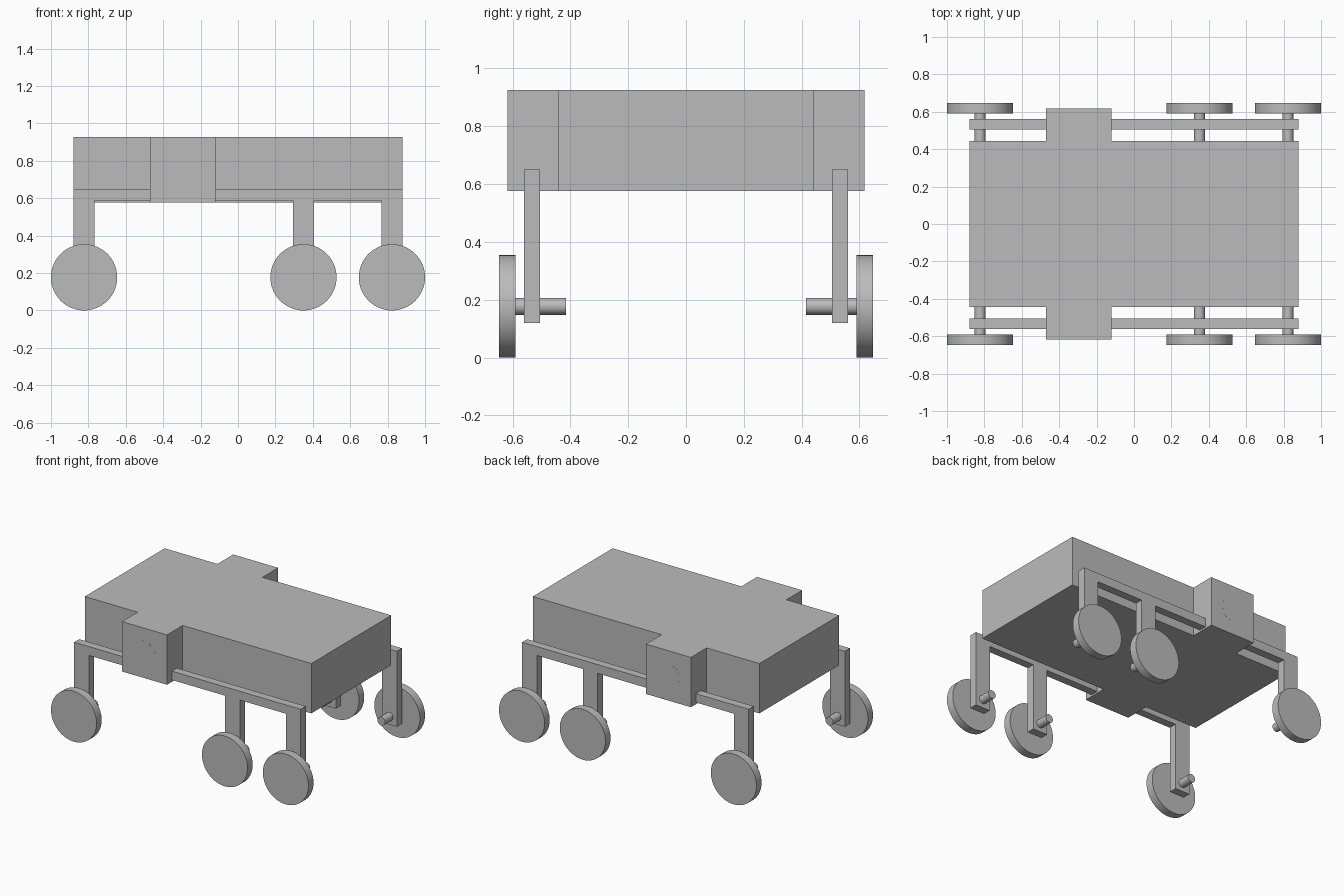
import bpy
import bmesh
import math
from mathutils import Matrix

cube = bpy.data.objects.get("Cube")
if cube:
    bpy.data.objects.remove(cube, do_unlink=True)

grey = bpy.data.materials.new("plain grey")
grey.use_nodes = True
colour = (0.5, 0.5, 0.5, 1)
grey.diffuse_color = colour
grey.node_tree.nodes["Principled BSDF"].inputs["Base Color"].default_value = colour

WHEEL_R = 0.177
LEG_W = 0.114
WHEELS = {"rear": -0.823, "middle": 0.35, "front": 0.823}


def finish(name, bm):
    bmesh.ops.recalc_face_normals(bm, faces=bm.faces)
    mesh = bpy.data.meshes.new(name)
    bm.to_mesh(mesh)
    bm.free()
    mesh.materials.append(grey)
    obj = bpy.data.objects.new(name, mesh)
    bpy.context.collection.objects.link(obj)
    return obj


def prism(name, points, axis, start, end):
    """Extrude an outline along y (points are x, z) or z (points are x, y)."""
    bm = bmesh.new()
    if axis == "y":
        verts = [bm.verts.new((a, start, b)) for a, b in points]
        move = (0, end - start, 0)
    else:
        verts = [bm.verts.new((a, b, start)) for a, b in points]
        move = (0, 0, end - start)
    face = bm.faces.new(verts)
    out = bmesh.ops.extrude_face_region(bm, geom=[face], use_keep_orig=True)
    moved = [v for v in out["geom"] if isinstance(v, bmesh.types.BMVert)]
    bmesh.ops.translate(bm, verts=moved, vec=move)
    return finish(name, bm)


def cylinder(name, x, z, radius, y0, y1, sides=64):
    bm = bmesh.new()
    place = Matrix.Translation((x, (y0 + y1) / 2, z)) @ Matrix.Rotation(math.pi / 2, 4, "X")
    bmesh.ops.create_cone(bm, cap_ends=True, segments=sides, radius1=radius,
                          radius2=radius, depth=abs(y1 - y0), matrix=place)
    obj = finish(name, bm)
    bpy.ops.object.select_all(action="DESELECT")
    obj.select_set(True)
    bpy.context.view_layer.objects.active = obj
    bpy.ops.object.shade_smooth_by_angle(angle=math.radians(35))
    return obj


# Body: a box with one block standing out on each side
half = [(-0.88, 0.443), (-0.47, 0.443), (-0.47, 0.617),
        (-0.12, 0.617), (-0.12, 0.443), (0.88, 0.443)]
prism("body", half + [(x, -y) for x, y in reversed(half)], "z", 0.576, 0.926)

# Side frame outline: a rail with three legs
frame = [(0.88, 0.65), (-0.88, 0.65)]
for x in WHEELS.values():
    left, right = x - LEG_W / 2, x + LEG_W / 2
    frame += [(left, 0.588), (left, 0.12), (right, 0.12), (right, 0.588)]
frame = [p for p in frame if not (p[1] == 0.588 and abs(p[0]) > 0.87)]

for side, s in (("right", -1), ("left", 1)):
    prism(side + "_leg_frame", frame, "y", s * 0.505, s * 0.561)
    # Round hub cover on the side block
    cylinder(side + "_hub_cover", -0.295, 0.752, 0.084, s * 0.6, s * 0.6175)
    for place, x in WHEELS.items():
        cylinder(f"{side}_{place}_wheel", x, WHEEL_R, WHEEL_R, s * 0.59, s * 0.647)
        cylinder(f"{side}_{place}_axle", x, WHEEL_R, 0.029, s * 0.415, s * 0.6, 32)
